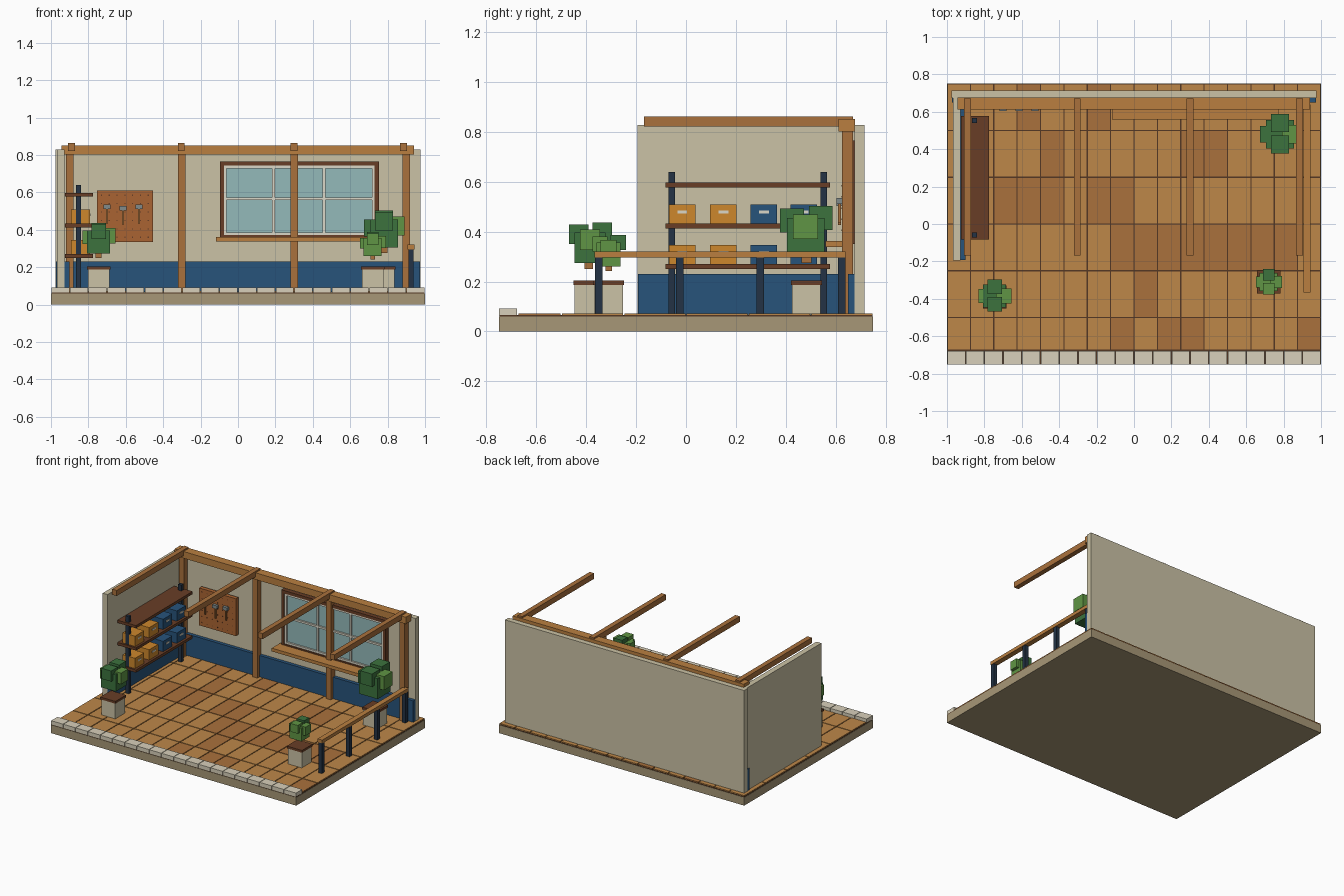
import bpy, bmesh
from mathutils import Matrix, Vector

if "Cube" in bpy.data.objects:
    bpy.data.objects.remove(bpy.data.objects["Cube"])


def material(name, r, g, b):
    m = bpy.data.materials.new(name)
    m.diffuse_color = [(c / 255) ** 2.2 for c in (r, g, b)] + [1]
    m.use_nodes = True
    m.node_tree.nodes["Principled BSDF"].inputs["Base Color"].default_value = m.diffuse_color
    return m


STONE = material("stone", 166, 150, 118)
GROUT = material("grout", 84, 58, 40)
TILE_A = material("tile_light", 188, 134, 74)
TILE_B = material("tile_dark", 168, 112, 62)
CREAM = material("cream", 202, 193, 164)
CURB = material("curb", 215, 207, 185)
BLUE = material("blue", 44, 84, 122)
TIMBER = material("timber", 184, 126, 66)
OAK = material("oak", 168, 112, 62)
WALNUT = material("walnut", 104, 64, 42)
IRON = material("iron", 40, 54, 70)
ORANGE = material("orange", 204, 134, 48)
GLASS = material("glass", 146, 184, 184)
WHITE = material("white", 218, 214, 198)
PEG = material("pegboard", 168, 100, 54)
STEEL = material("steel", 128, 138, 138)
LEAF_A = material("leaf_dark", 62, 114, 64)
LEAF_B = material("leaf_light", 96, 148, 70)


def boxes(name, items, mat):
    """One object from boxes given as (x0, x1, y0, y1, z0, z1)."""
    bm = bmesh.new()
    for x0, x1, y0, y1, z0, z1 in items:
        c = Vector(((x0 + x1) / 2, (y0 + y1) / 2, (z0 + z1) / 2))
        s = Matrix.Diagonal((x1 - x0, y1 - y0, z1 - z0, 1))
        bmesh.ops.create_cube(bm, size=1, matrix=Matrix.Translation(c) @ s)
    me = bpy.data.meshes.new(name)
    bm.to_mesh(me)
    bm.free()
    me.materials.append(mat)
    ob = bpy.data.objects.new(name, me)
    bpy.context.collection.objects.link(ob)
    return ob


def cube(x, y, z, s):
    h = s / 2
    return (x - h, x + h, y - h, y + h, z - h, z + h)


# Base slab and grout bed
boxes("base_slab", [(-1, 1, -0.75, 0.75, 0, 0.06)], STONE)
boxes("grout_bed", [(-0.998, 0.998, -0.748, 0.748, 0.06, 0.066)], GROUT)

# Floor tiles, dark ones chosen per row from the back
dark = {0: (3, 6), 1: (4, 10, 11), 2: (2, 3, 4, 6, 7),
        3: (7, 8, 9, 10, 11, 12, 13, 14), 4: (8,), 5: (7, 9, 10, 15)}
light_tiles, dark_tiles = [], []
g = 0.003
for row in range(6):
    y1 = 0.75 - row * 0.25
    y0 = max(y1 - 0.25, -0.675)
    for col in range(16):
        x0 = -1 + col * 0.125
        t = (x0 + g, x0 + 0.125 - g, y0 + g, y1 - g, 0.064, 0.072)
        (dark_tiles if col in dark[row] else light_tiles).append(t)
boxes("floor_tiles_light", light_tiles, TILE_A)
boxes("floor_tiles_dark", dark_tiles, TILE_B)

# Front curb stones
boxes("front_curb", [(-1 + i * 0.1 + 0.002, -0.9 + i * 0.1 - 0.002, -0.75, -0.678, 0.064, 0.092)
                     for i in range(20)], CURB)

# Walls and blue wainscot
boxes("back_wall", [(-0.975, 0.975, 0.675, 0.715, 0.066, 0.828)], CREAM)
boxes("left_wall", [(-0.967, -0.927, -0.195, 0.68, 0.066, 0.828)], CREAM)
boxes("back_wainscot", [(-0.973, 0.973, 0.65, 0.68, 0.068, 0.23)], BLUE)
boxes("left_wainscot", [(-0.93, -0.9, -0.193, 0.66, 0.068, 0.23)], BLUE)

# Timber frame: posts, header beam and rafters
boxes("wall_posts", [(x - 0.02, x + 0.02, 0.625, 0.67, 0.07, 0.81)
                     for x in (-0.9, -0.3, 0.3, 0.9)], OAK)
boxes("header_beam", [(-0.945, 0.94, 0.612, 0.677, 0.802, 0.852)], TIMBER)
boxes("rafters", [(x - 0.018, x + 0.018, -0.168, 0.67, 0.822, 0.863)
                  for x in (-0.89, -0.303, 0.3, 0.885)], OAK)

# Window
wx0, wx1, wz0, wz1 = -0.097, 0.753, 0.35, 0.765
f = 0.022
boxes("window_frame", [(wx0, wx0 + f, 0.645, 0.68, wz0, wz1), (wx1 - f, wx1, 0.645, 0.68, wz0, wz1),
                       (wx0, wx1, 0.645, 0.68, wz1 - f, wz1), (wx0, wx1, 0.645, 0.68, wz0, wz0 + f)], WALNUT)
boxes("window_glass", [(wx0 + f, wx1 - f, 0.663, 0.678, wz0 + f, wz1 - f)], GLASS)
boxes("window_muntins", [(x - 0.007, x + 0.007, 0.65, 0.67, wz0 + f, wz1 - f)
                         for x in (-0.068, 0.19, 0.46, 0.724)]
      + [(wx0 + f, wx1 - f, 0.65, 0.67, z - 0.007, z + 0.007)
         for z in (0.379, 0.567, 0.736)], WHITE)
boxes("window_sill", [(-0.117, 0.773, 0.56, 0.66, 0.338, 0.362)], TIMBER)

# Pegboard with holes and three hammers
boxes("pegboard", [(-0.755, -0.455, 0.625, 0.655, 0.335, 0.61)], PEG)
boxes("pegboard_holes", [(x - 0.003, x + 0.003, 0.623, 0.627, z - 0.003, z + 0.003)
                         for x in [-0.73 + i * 0.0417 for i in range(7)]
                         for z in [0.36 + j * 0.045 for j in range(6)]], WALNUT)
for i, (x, dz) in enumerate(((-0.7, 0.005), (-0.615, -0.003), (-0.53, 0.005))):
    boxes(f"hammer_handle_{i}", [(x - 0.005, x + 0.005, 0.61, 0.622, 0.43 + dz, 0.515 + dz)], OAK)
    boxes(f"hammer_head_{i}", [(x - 0.019, x + 0.019, 0.604, 0.625, 0.507 + dz, 0.53 + dz)], STEEL)

# Shelf rack with storage bins
boxes("rack_uprights", [(-0.867, -0.84, y - 0.013, y + 0.013, 0.07, 0.64)
                        for y in (-0.058, 0.553)], IRON)
boxes("rack_shelves", [(-0.925, -0.775, -0.082, 0.578, z - 0.02, z)
                       for z in (0.27, 0.433, 0.597)], WALNUT)
bin_y = (-0.015, 0.15, 0.312, 0.472)
for name, ys, mat in (("orange_bins", bin_y[:2], ORANGE), ("blue_bins", bin_y[2:], BLUE)):
    boxes(name, [(-0.893, -0.792, y - 0.053, y + 0.053, z, z + 0.076)
                 for y in ys for z in (0.27, 0.433)], mat)
boxes("bin_labels", [(-0.794, -0.789, y - 0.02, y + 0.02, z + 0.041, z + 0.053)
                     for y in bin_y for z in (0.27, 0.433)], WHITE)

# Side railing
boxes("railing_posts", [(0.911, 0.939, y - 0.015, y + 0.015, 0.07, 0.298)
                        for y in (-0.35, -0.026, 0.298, 0.625)], IRON)
boxes("railing_top", [(0.905, 0.943, -0.366, 0.64, 0.296, 0.321)], TIMBER)


# Planters with blocky shrubs
def planter(name, px, py, cx, cy, cz, s, light):
    boxes(name + "_pot", [(px - 0.057, px + 0.057, py - 0.057, py + 0.057, 0.07, 0.188)], CREAM)
    boxes(name + "_rim", [(px - 0.062, px + 0.062, py - 0.062, py + 0.062, 0.187, 0.204)], WALNUT)
    boxes(name + "_stem", [(px - 0.02 * s, px + 0.02 * s, py - 0.02 * s, py + 0.02 * s,
                            cz - 0.11 * s, cz)], OAK)
    blobs = [(0, 0, -0.005, 0.15), (0.06, 0, 0.035, 0.1), (-0.06, 0, 0.025, 0.09),
             (0, -0.055, 0.06, 0.095), (0, 0.06, 0.07, 0.095)]
    for mat, label in ((LEAF_A, "dark"), (LEAF_B, "light")):
        part = [cube(cx + x * s, cy + y * s, cz + z * s, d * s)
                for i, (x, y, z, d) in enumerate(blobs) if (i in light) == (mat is LEAF_B)]
        boxes(f"{name}_leaves_{label}", part, mat)


planter("left_planter", -0.745, -0.39, -0.745, -0.385, 0.34, 0.82, (1, 2))
planter("front_planter", 0.72, -0.31, 0.72, -0.31, 0.312, 0.64, (0, 1, 2, 3))
planter("back_planter", 0.78, 0.483, 0.78, 0.48, 0.385, 1.0, (1,))
